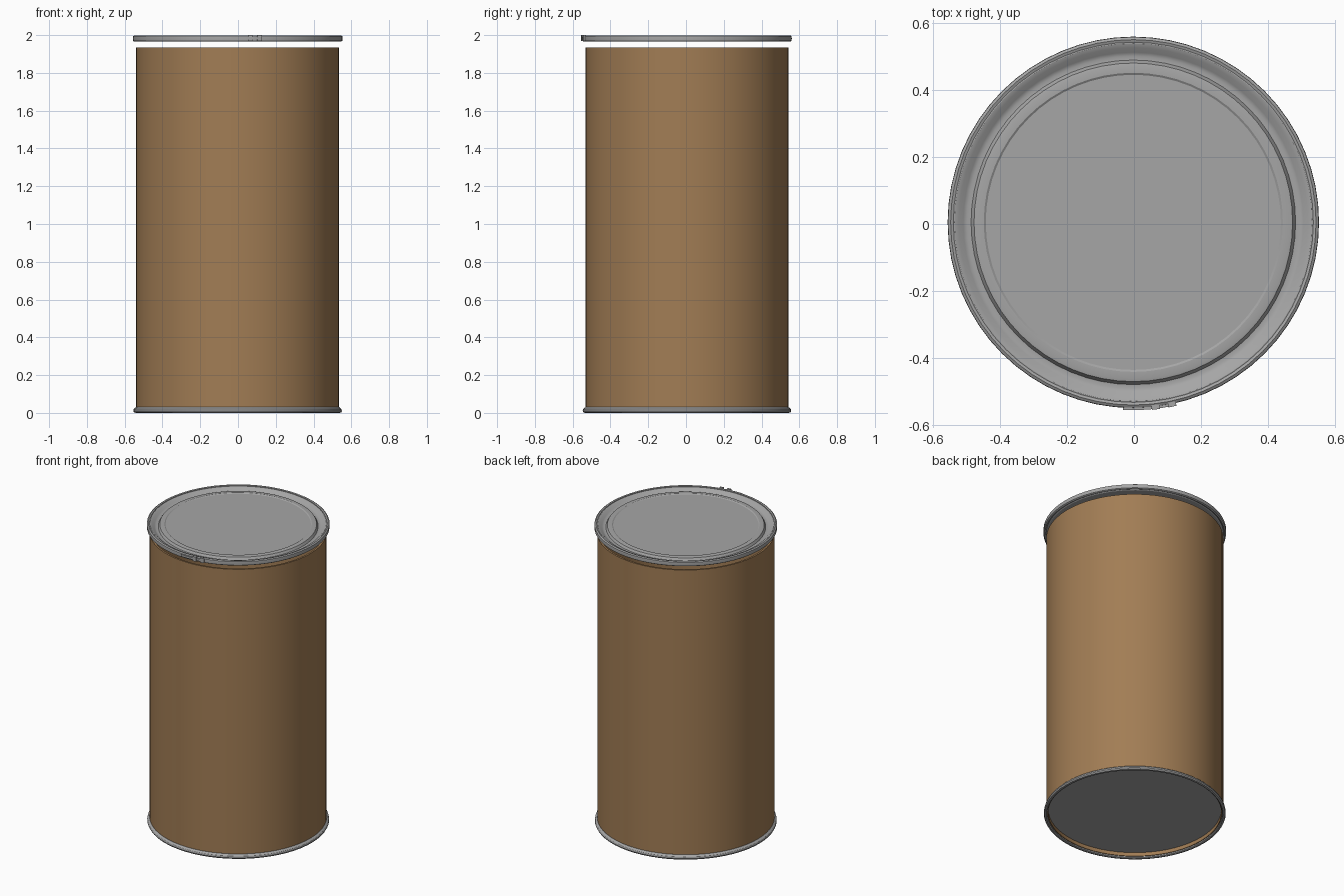
import bpy, math
from mathutils import Matrix

cube = bpy.data.objects.get("Cube")
if cube:
    bpy.data.objects.remove(cube, do_unlink=True)

CENTRE = (-0.002, 0.005)


def material(name, rgb):
    m = bpy.data.materials.new(name)
    m.use_nodes = True
    m.diffuse_color = (*rgb, 1)
    m.node_tree.nodes["Principled BSDF"].inputs["Base Color"].default_value = (*rgb, 1)
    return m


brown = material("fibreboard brown", (0.36, 0.205, 0.09))
steel = material("galvanised steel", (0.38, 0.38, 0.38))


def finish(ob, mat, angle=30):
    ob.data.materials.append(mat)
    bpy.ops.object.select_all(action="DESELECT")
    ob.select_set(True)
    bpy.context.view_layer.objects.active = ob
    bpy.ops.object.shade_smooth_by_angle(angle=math.radians(angle))


def lathe(name, profile, mat, closed=False, n=64):
    """Spin an (r, z) profile about the drum axis; r = 0 makes a pole."""
    verts, rings, faces = [], [], []
    for r, z in profile:
        count = n if r else 1
        rings.append([len(verts) + i for i in range(count)])
        for i in range(count):
            a = math.tau * i / n
            verts.append((CENTRE[0] + r * math.cos(a), CENTRE[1] + r * math.sin(a), z))
    pairs = list(zip(rings, rings[1:])) + ([(rings[-1], rings[0])] if closed else [])
    for lo, hi in pairs:
        for i in range(n):
            j = (i + 1) % n
            quad = [lo[i % len(lo)], lo[j % len(lo)], hi[j % len(hi)], hi[i % len(hi)]]
            faces.append(list(dict.fromkeys(quad)))
    me = bpy.data.meshes.new(name)
    me.from_pydata(verts, [], faces)
    ob = bpy.data.objects.new(name, me)
    bpy.context.collection.objects.link(ob)
    finish(ob, mat)
    return ob


def box(name, angle, radius, z, size):
    """Small block tangent to the drum at an angle from the front."""
    bpy.ops.mesh.primitive_cube_add(size=1)
    ob = bpy.context.object
    ob.name = name
    spin = Matrix.Rotation(angle, 4, "Z")
    place = Matrix.Translation((*CENTRE, 0)) @ spin @ Matrix.Translation((0, -radius, z))
    ob.data.transform(place @ Matrix.Diagonal((*size, 1)))
    finish(ob, steel)


# Fibreboard wall, open at both ends
lathe("drum_wall", [(0.537, 0.012), (0.537, 1.935), (0.525, 1.935), (0.525, 0.012)], brown, True)

# Recessed steel base
lathe("base_disc", [(0, 0.036), (0.526, 0.036), (0.526, 0.046), (0, 0.046)][::-1], steel)

# Rolled bottom chime
lathe("bottom_chime", [(0.53, 0.004), (0.537, 0), (0.548, 0.002), (0.552, 0.01),
                       (0.55, 0.02), (0.544, 0.026), (0.538, 0.03), (0.53, 0.03)], steel, True)

# Lid: raised panel, groove and outer shoulder
lathe("lid", [(0, 1.966), (0.53, 1.966), (0.545, 1.975), (0.545, 1.99), (0.535, 1.993),
              (0.522, 1.989), (0.508, 1.976), (0.497, 1.972), (0.485, 1.973), (0.476, 1.988),
              (0.468, 1.99), (0.447, 1.99), (0.441, 1.986), (0, 1.986)], steel)

# Clamping ring around the lid
lathe("clamp_ring", [(0.538, 1.969), (0.546, 1.965), (0.554, 1.97), (0.555, 1.982),
                     (0.554, 1.994), (0.546, 1.999), (0.538, 1.996)], steel, True)

# Lever latch on the front of the ring
for i in range(4):
    box("latch_lever", -0.02 + 0.07 * i, 0.556, 1.984, (0.04, 0.01, 0.014))
for a in (0.12, 0.21):
    box("latch_bracket", a, 0.556, 1.985, (0.024, 0.014, 0.03))
